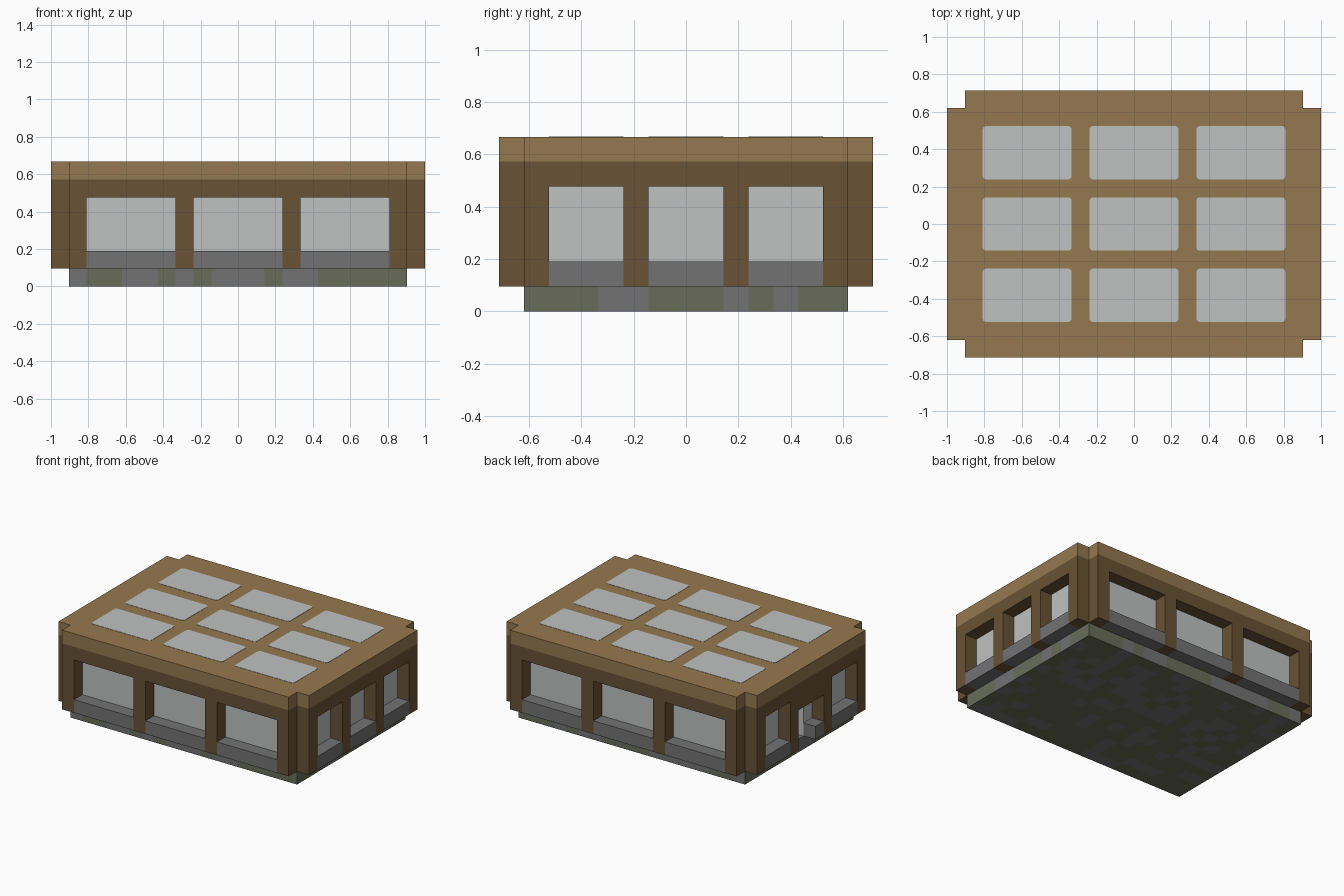
import bpy, bmesh, random
from math import pi, cos, sin
from mathutils import Matrix, Vector

if "Cube" in bpy.data.objects:
    bpy.data.objects.remove(bpy.data.objects["Cube"])

U = 2 / 21  # block size
random.seed(4)


def material(name, rgb):
    m = bpy.data.materials.new(name)
    m.use_nodes = True
    m.diffuse_color = (*rgb, 1)
    m.node_tree.nodes["Principled BSDF"].inputs["Base Color"].default_value = (*rgb, 1)
    return m


TAN = material("light wood", (0.30, 0.19, 0.08))
BROWN = material("dark wood", (0.14, 0.085, 0.035))
GLASS = material("pale glass", (0.52, 0.54, 0.53))
STONE = material("grey stone", (0.17, 0.17, 0.175))
MOSS = material("mossy stone", (0.138, 0.152, 0.1))


def finish(bm, name, *mats, angle=0):
    """Scale from blocks to units, turn about z and link."""
    bm.transform(Matrix.Rotation(angle, 4, 'Z') @ Matrix.Scale(U, 4))
    bmesh.ops.recalc_face_normals(bm, faces=bm.faces)
    mesh = bpy.data.meshes.new(name)
    bm.to_mesh(mesh)
    bm.free()
    for m in mats:
        mesh.materials.append(m)
    ob = bpy.data.objects.new(name, mesh)
    bpy.context.collection.objects.link(ob)
    return ob


def boxes(name, mat, specs, angle=0):
    """Each spec is (x0, x1, y0, y1, z0, z1) in blocks."""
    bm = bmesh.new()
    for x0, x1, y0, y1, z0, z1 in specs:
        place = Matrix.Translation(((x0 + x1) / 2, (y0 + y1) / 2, (z0 + z1) / 2))
        size = Matrix.Diagonal((x1 - x0, y1 - y0, z1 - z0, 1))
        bmesh.ops.create_cube(bm, size=1, matrix=place @ size)
    return finish(bm, name, mat, angle=angle)


def prism(name, mat, outline, z0, z1):
    bm = bmesh.new()
    face = bm.faces.new([bm.verts.new((x, y, z0)) for x, y in outline])
    top = bmesh.ops.extrude_face_region(bm, geom=[face])["geom"]
    verts = [g for g in top if isinstance(g, bmesh.types.BMVert)]
    bmesh.ops.translate(bm, verts=verts, vec=(0, 0, z1 - z0))
    return finish(bm, name, mat)


# Stone base, one face per block, with moss on some blocks
bm = bmesh.new()
bmesh.ops.create_grid(bm, x_segments=19, y_segments=13, size=1)
for v in bm.verts:
    v.co.x *= 9.5
    v.co.y *= 6.5
top = bmesh.ops.extrude_face_region(bm, geom=bm.faces[:])["geom"]
bmesh.ops.translate(bm, verts=[g for g in top if isinstance(g, bmesh.types.BMVert)],
                    vec=(0, 0, 1))
front_moss = {-8, -7, -4, -2, 2, 5, 6, 7, 8, 9}
side_stone = {-3, -2, 2, 4}
bm.normal_update()
for f in bm.faces:
    c = f.calc_center_median()
    if c.y < -6.49:
        f.material_index = round(c.x) in front_moss
    elif c.x > 9.49:
        f.material_index = round(c.y) not in side_stone
    else:
        f.material_index = random.random() < 0.65
finish(bm, "stone_base", STONE, MOSS)

# Glazed core with a doorway recess
core = boxes("glass_core", GLASS, [(-9.5, 9.5, -6.5, 6.5, 1, 6)])
cutter = boxes("doorway_cutter", STONE, [(-10, -8.5, -0.5, 1.5, 0.9, 4)])
cutter.hide_render = True
cutter.hide_viewport = True
cut = core.modifiers.new("doorway", 'BOOLEAN')
cut.object = cutter
cut.solver = 'EXACT'
boxes("doorway_back", STONE, [(-8.55, -8.45, -0.5, 1.5, 1, 4)])


# Outer walls: posts, lintel and sills around three bays
def wall(name, angle, dist, bays, door=False):
    half = bays[-1][1] + 1
    y0, y1 = -dist - 1, -dist
    edges = [-half] + [e for bay in bays for e in bay] + [half]
    frame = [(a, b, y0, y1, 1, 5) for a, b in zip(edges[::2], edges[1::2])]
    frame.append((-half, half, y0, y1, 5, 6))
    sills = [[a, b, y0, y1, 1, 2] for a, b in bays]
    if door:
        sills[1][0] = 0.5
        frame.append((*bays[1], y0, y1, 4, 5))
    boxes(name + "_wall_frame", BROWN, frame, angle)
    boxes(name + "_sills", STONE, sills, angle)


LONG = [(-8.5, -3.5), (-2.5, 2.5), (3.5, 8.5)]
SHORT = [(-5.5, -2.5), (-1.5, 1.5), (2.5, 5.5)]
wall("front", 0, 6.5, LONG)
wall("back", pi, 6.5, LONG)
wall("left", pi / 2, 9.5, SHORT)
wall("right", -pi / 2, 9.5, SHORT, door=True)

# Roof slab with notched corners
outline = []
for sx, sy in ((1, 1), (-1, 1), (-1, -1), (1, -1)):
    corner = [(10.5, 6.5), (9.5, 6.5), (9.5, 7.5)]
    if sx * sy < 0:
        corner.reverse()
    outline += [(sx * x, sy * y) for x, y in corner]
prism("roof_slab", TAN, outline, 6, 7)

# Skylights: thin plates with rounded corners
R = 0.2
for i, (x0, x1) in enumerate(LONG):
    for j, (y0, y1) in enumerate(SHORT):
        corners = [(x1 - R, y1 - R), (x0 + R, y1 - R), (x0 + R, y0 + R), (x1 - R, y0 + R)]
        pts = [(x + R * cos(q * pi / 2 + k * pi / 6), y + R * sin(q * pi / 2 + k * pi / 6))
               for q, (x, y) in enumerate(corners) for k in range(4)]
        prism(f"skylight_{i}_{j}", GLASS, pts, 6.98, 7.02)
